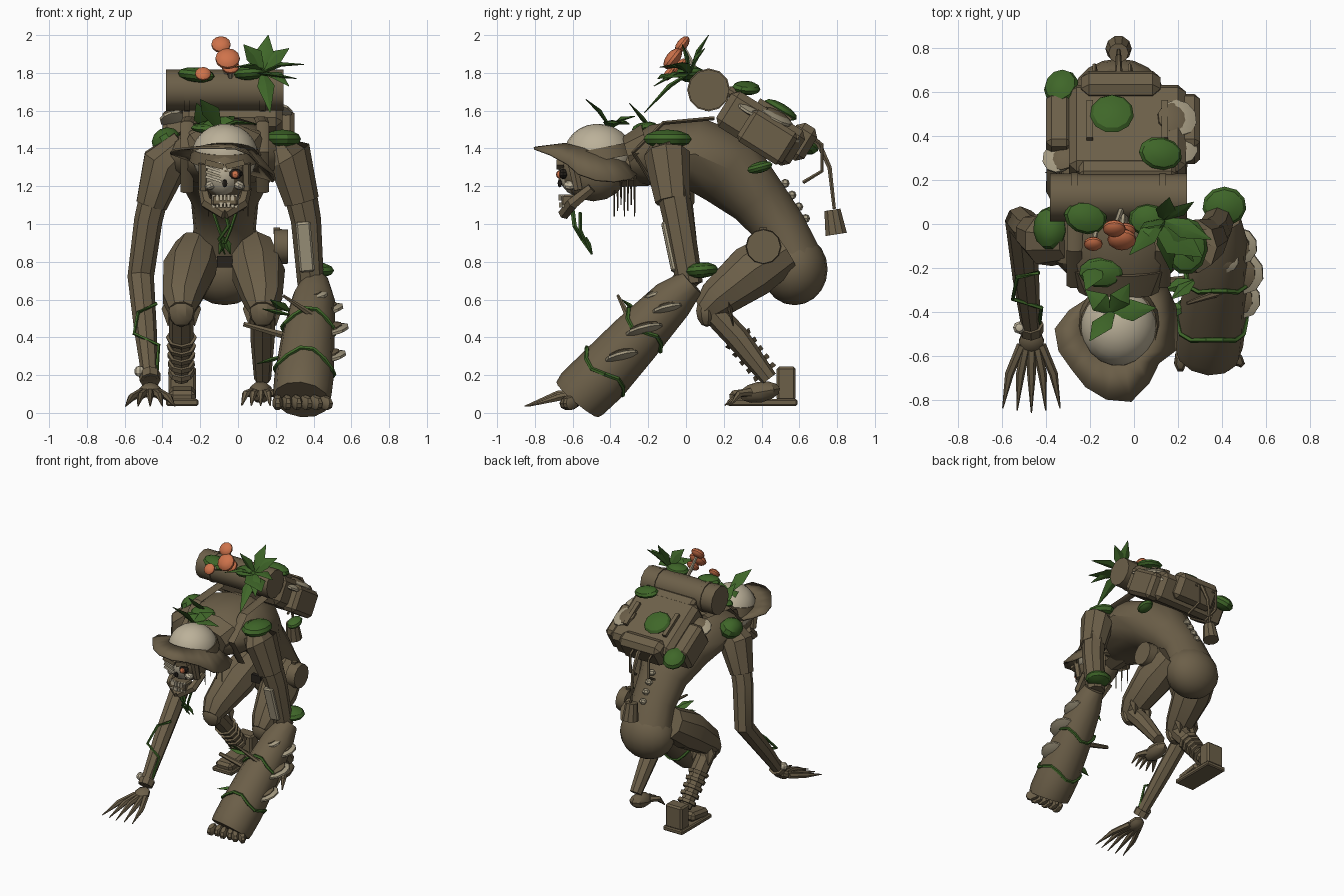
import bpy, bmesh, math, random
from mathutils import Vector, Matrix, Euler

random.seed(4)
R = math.radians


def material(name, rgb):
    m = bpy.data.materials.new(name)
    m.diffuse_color = (*rgb, 1)
    return m


BROWN = material("mossy_brown", (0.15, 0.115, 0.066))
DARK = material("dark_bark", (0.115, 0.088, 0.05))
BLACK = material("socket_black", (0.02, 0.016, 0.012))
GREEN = material("leaf_green", (0.05, 0.135, 0.022))
CREAM = material("old_bone", (0.50, 0.44, 0.32))
FUNGUS = material("fungus_tan", (0.38, 0.33, 0.225))
ORANGE = material("mushroom_orange", (0.62, 0.17, 0.07))


def finish(name, bm, mat):
    bmesh.ops.recalc_face_normals(bm, faces=bm.faces)
    me = bpy.data.meshes.new(name)
    bm.to_mesh(me)
    bm.free()
    me.materials.append(mat)
    ob = bpy.data.objects.new(name, me)
    bpy.context.collection.objects.link(ob)
    return ob


def tube(name, pts, radii, mat, sides=8, ref=(1, 0, 0)):
    """Sweep an ellipse along points; radii are numbers or (width, depth)."""
    bm, pts, rings = bmesh.new(), [Vector(p) for p in pts], []
    for i, p in enumerate(pts):
        t = (pts[min(i + 1, len(pts) - 1)] - pts[max(i - 1, 0)]).normalized()
        r = Vector(ref)
        if abs(t.dot(r)) > 0.85:
            r = Vector((0, 1, 0)) if abs(t.y) < 0.8 else Vector((0, 0, 1))
        u = (r - t * r.dot(t)).normalized()
        v = t.cross(u)
        a, b = radii[i] if isinstance(radii[i], tuple) else (radii[i], radii[i])
        rings.append([bm.verts.new(p + u * a * math.cos(k * math.tau / sides)
                                   + v * b * math.sin(k * math.tau / sides)) for k in range(sides)])
    for q, w in zip(rings, rings[1:]):
        for k in range(sides):
            bm.faces.new((q[k], q[(k + 1) % sides], w[(k + 1) % sides], w[k]))
    bm.faces.new(rings[0])
    bm.faces.new(rings[-1])
    return finish(name, bm, mat)


def blob(name, loc, size, mat, rot=(0, 0, 0), seg=12, rings=7):
    bm = bmesh.new()
    bmesh.ops.create_uvsphere(bm, u_segments=seg, v_segments=rings, radius=1)
    m = Matrix.LocRotScale(Vector(loc), Euler([R(a) for a in rot]), Vector(size))
    bmesh.ops.transform(bm, matrix=m, verts=bm.verts)
    return finish(name, bm, mat)


def box(name, loc, dims, mat, rot=(0, 0, 0), bevel=0.0):
    bm = bmesh.new()
    bmesh.ops.create_cube(bm, size=1)
    m = Matrix.LocRotScale(Vector(loc), Euler([R(a) for a in rot]), Vector(dims))
    bmesh.ops.transform(bm, matrix=m, verts=bm.verts)
    if bevel:
        bmesh.ops.bevel(bm, geom=bm.edges[:], offset=bevel, segments=1, affect='EDGES')
    return finish(name, bm, mat)


def blade(name, a, b, w, mat=GREEN, droop=0.0, ref=(1, 0, 0)):
    a, b = Vector(a), Vector(b)
    mid = a.lerp(b, 0.45) + Vector((0, 0, droop))
    tube(name, [a, mid, b], [(w * .3, .006), (w, .012), (.002, .002)], mat, 4, ref)


def shelf(name, p, s, rot):
    """Bracket fungus: pale rim with a brown cap set toward the trunk."""
    blob(name + "_rim", p, (s, s * 1.05, .022), FUNGUS, rot, 10, 5)
    inward = -.022 if p[0] > X else .022
    blob(name + "_cap", (p[0] + inward, p[1], p[2] + .013), (s * .85, s * .88, .02), BROWN, rot, 10, 5)


# torso, from the neck over the hunched back to the waist
X = -0.07
tube("torso", [(X, -.30, 1.33), (X, -.17, 1.36), (X, .05, 1.37), (X, .23, 1.29),
               (X, .38, 1.13), (X, .50, .98), (X, .58, .80)],
     [(.16, .11), (.29, .17), (.31, .20), (.26, .21), (.18, .16), (.165, .14), (.19, .15)], BROWN, 14)
blob("buttocks", (X, .575, .76), (.21, .175, .19), BROWN, seg=18, rings=10)
tube("neck", [(X, -.22, 1.33), (X, -.46, 1.28)], [.13, .09], BROWN)
tube("collar", [(X, -.20, 1.39), (X, -.31, 1.36)], [(.23, .15), (.18, .11)], BROWN, 10)
box("belt_buckle", (X, .34, .80), (.08, .03, .06), BLACK)
for i in range(4):  # spine knobs down the back
    blob("spine_knob", (X, .525 + i * .036, 1.215 - i * .062), (.03, .024, .024), FUNGUS, seg=6, rings=4)

# skull
blob("skull", (X, -.49, 1.28), (.135, .18, .16), BROWN, seg=14, rings=8)
blob("face_bone", (X - .01, -.59, 1.25), (.095, .08, .105), CREAM, (20, 0, 0), 10, 7)
for s in (-1, 1):
    blob("cheek_bone", (X + s * .075, -.615, 1.205), (.032, .035, .024), CREAM, (0, s * 25, 0), 8, 5)
    box("brow", (X + s * .055, -.665, 1.315), (.10, .04, .03), BROWN, (0, s * -14, 0))
    tube("jaw_side", [(X + s * .115, -.50, 1.19), (X + s * .095, -.60, 1.11), (X, -.645, 1.055)],
         [.028, .034, .033], BROWN, 6)
    tube("temple", [(X + s * .11, -.60, 1.32), (X + s * .115, -.57, 1.18)], [.03, .025], BROWN, 6)
blob("eye_socket", (X + .055, -.65, 1.265), (.04, .025, .028), BLACK, seg=8, rings=5)
for i in range(3):  # cracked bone over the closed eye
    box("eyelid_bone", (X - .06, -.665, 1.29 - i * .026), (.09, .02, .014), FUNGUS if i == 1 else CREAM, (0, 18, 0))
blob("glowing_eye", (X + .055, -.67, 1.262), (.021, .018, .021), ORANGE, seg=8, rings=6)
blob("nose_hole", (X, -.668, 1.215), (.016, .012, .022), BLACK, seg=6, rings=4)
box("mouth", (X, -.61, 1.125), (.14, .10, .06), BROWN, bevel=.01)
for i in range(7):
    x = X + (i - 3) * .02
    y = -.668 + abs(i - 3) * .006
    box("upper_tooth", (x, y, 1.14), (.015, .015, .033), CREAM)
    box("lower_tooth", (x, y + .004, 1.10), (.015, .015, .026), CREAM)

# helmet: bone dome, tilted band and battered lopsided brim
blob("helmet_dome", (X, -.46, 1.365), (.175, .185, .165), CREAM, (-10, 0, 0), 22, 12)
tube("helmet_band", [(X, -.455, 1.335), (X, -.468, 1.40)], [(.187, .192), (.176, .184)], BROWN, 18)
outline = (.27, .28, .29, .25, .21, .20, .20, .20, .24, .29, .29, .28, .30, .32, .33, .28, .24, .28)
bm, loops = bmesh.new(), []
for outer in (0, 1):
    loop = []
    for k, r in enumerate(outline):
        a = k * math.tau / 18
        c, s = math.cos(a), math.sin(a)
        rr = r if outer else .165
        z = 1.385 - .045 * s if not outer else 1.35 - .06 * s - (.115 * c * c if c > 0 else -.03 * c * c)
        loop.append(bm.verts.new((X + rr * c, -.475 + rr * 1.02 * s, z)))
    loops.append(loop)
for k in range(18):
    bm.faces.new((loops[0][k], loops[0][(k + 1) % 18], loops[1][(k + 1) % 18], loops[1][k]))
finish("helmet_brim", bm, BROWN).modifiers.new("thickness", 'SOLIDIFY').thickness = .012
for b in ((-.20, -.53, 1.66), (.10, -.38, 1.53), (-.22, -.30, 1.53), (-.02, -.27, 1.57)):
    blade("helmet_leaf", (-.1, -.40, 1.51), b, .05, droop=.02)
for i in range(7):  # hanging roots behind the head
    x, y = X + (-1) ** i * (.05 + .012 * i), -.38 + .018 * i
    tube("hanging_root", [(x, y, 1.26), (x, y, 1.04 + .03 * (i % 3))], [.007, .003], DARK, 4)
tube("beard_vine", [(X, -.60, 1.07), (X + .02, -.59, .99), (X - .03, -.55, .92), (X, -.50, .84)],
     [.012, .012, .01, .004], GREEN, 5)
for s in (-1, 1):
    tube("beard_vine", [(X + s * .06, -.56, 1.06), (X + s * .03, -.56, .97), (X, -.53, .90)], [.009] * 3, GREEN, 5)
    blade("beard_leaf", (X, -.53, .93), (X + s * .03, -.495, .84), .022)

# left arm with long clawed hand
tube("left_sleeve", [(-.28, -.08, 1.42), (-.39, -.07, 1.32), (-.46, -.04, 1.10)], [.09, .125, .085], BROWN, 9)
tube("left_arm", [(-.42, -.06, 1.25), (-.475, -.03, 1.02), (-.515, .015, .72),
                  (-.49, -.25, .44), (-.465, -.49, .17)], [.08, .075, .07, .06, .042], BROWN, 8)
tube("left_cuff", [(-.468, -.455, .205), (-.465, -.49, .17)], [.058, .055], BROWN, 8)
blob("cuff_knob", (-.52, -.47, .22), (.03, .03, .03), CREAM, seg=8, rings=5)
blob("left_palm", (-.465, -.53, .12), (.06, .065, .035), BROWN, (25, 0, 0), 8, 5)
for i in range(5):
    o = (i - 2) / 2
    tube("left_finger", [(-.465 + o * .045, -.55, .11), (-.465 + o * .10, -.68, .10 - abs(o) * .02),
                         (-.465 + o * .13, -.855 + abs(o) * .02, .035)], [.022, .02, .003], BROWN, 6)
tube("wrist_vine", [(-.43, -.22, .58), (-.53, -.24, .53), (-.55, -.34, .42), (-.42, -.38, .36), (-.43, -.45, .22)],
     [.010] * 5, GREEN, 5)

# right arm ending in a heavy log with a slanted foot
tube("right_sleeve", [(.15, -.10, 1.42), (.27, -.10, 1.36), (.335, -.07, 1.12)], [.09, .125, .095], BROWN, 9)
tube("right_arm", [(.30, -.09, 1.3), (.36, -.04, 1.02), (.385, .02, .68)], [.095, .08, .07], BROWN, 8)
box("arm_bone_plate", (.355, -.085, .88), (.08, .04, .27), FUNGUS, (12, -5, 0), .01)
tube("log_forearm", [(.41, .03, .69), (.40, -.07, .60), (.37, -.27, .39), (.35, -.45, .195),
                     (.34, -.55, .10), (.335, -.575, .07)],
     [.075, .115, .142, .157, .155, (.15, .145)], BROWN, 12)
for i in range(6):
    blob("log_knuckle", (.21 + i * .05, -.62 + .012 * (i % 2), .055), (.03, .055, .04), BROWN, (20, 0, i * 9), 7, 5)
for p, s in (((.48, -.10, .55), .085), ((.495, -.22, .44), .10), ((.49, -.34, .30), .09), ((.42, -.16, .62), .06)):
    shelf("log_fungus", p, s, (14, -12, 0))
tube("log_branch", [(.28, -.25, .40), (.03, -.27, .47)], [.022, .014], BROWN, 6)
tube("log_branch", [(.42, -.3, .50), (.24, -.36, .62)], [.02, .008], BROWN, 6)
for c, r in (((.375, -.22, .44), .142), ((.352, -.43, .22), .158)):
    c, axis = Vector(c), Vector((.07, .58, .60)).normalized()
    u = Vector((1, 0, -.1)).normalized()
    v = axis.cross(u)
    tube("log_vine", [c + r * (u * math.cos(a) + v * math.sin(a)) + axis * .03 * math.sin(3 * a)
                      for a in [k * math.tau / 14 for k in range(15)]], [.012] * 15, GREEN, 5, (.07, .58, .6))
for a, b in (((.27, -.26, .52), (.13, -.30, .55)), ((.27, -.26, .54), (.17, -.34, .60)),
             ((.24, -.38, .30), (.10, -.40, .26))):
    blade("log_leaf", a, b, .035)

# legs: one booted, one barefoot with claws
for side, hx, kx in (("left", -.22, -.30), ("right", .08, .13)):
    tube(side + "_thigh", [(hx, .52, .86), ((hx + kx) / 2, .35, .75), (kx, .16, .60), (kx, .10, .54)],
         [.12, .145, .105, .07], BROWN, 9)
    blob(side + "_knee", (kx, .11, .54), (.075, .06, .085), BROWN, seg=9, rings=6)
    tube(side + "_shin", [(kx, .13, .55), (kx, .27, .40), (kx, .44, .18)], [.065, .065, .045], BROWN, 8)
    for i in range(3):  # torn trouser hem
        blade(side + "_torn_cloth", (kx + (i - 1) * .06, .22, .62), (kx + (i - 1) * .07, .25, .46), .04, BROWN)
for i in range(5):
    y, z = .27 + i * .034, .40 - i * .043
    tube("shin_wrap", [(-.30, y, z), (-.30, y + .016, z - .02)], [.082 - i * .004, .072], BROWN, 8)
box("boot_sole", (-.295, .405, .055), (.17, .37, .035), BROWN, bevel=.008)
box("boot_toe", (-.295, .33, .095), (.14, .20, .07), BROWN, (8, 0, 0), .02)
box("boot_ankle", (-.295, .53, .155), (.145, .10, .18), BROWN, bevel=.012)
blob("bare_foot", (.12, .39, .11), (.065, .11, .055), BROWN, (10, 0, 0), 8, 6)
for i in range(5):
    o = (i - 2) / 2
    tube("foot_claw", [(.12 + o * .04, .34, .11), (.12 + o * .08, .28, .10), (.12 + o * .10, .205 + abs(o) * .03, .04)],
         [.024, .02, .004], BROWN, 6)

# canteen on the hip
tube("canteen", [(.19, .41, .88), (.265, .41, .88)], [.095, .09], BROWN, 12)
box("canteen_cap", (.205, .41, .965), (.035, .04, .035), DARK)

# backpack, flap, pouches and straps
T = (-32, 0, 0)
box("backpack", (-.03, .395, 1.505), (.53, .46, .22), BROWN, T, .035)
box("backpack_flap", (-.03, .335, 1.635), (.44, .30, .06), BROWN, T, .02)
box("backpack_pocket", (-.06, .605, 1.435), (.36, .13, .20), BROWN, T, .035)
for s in (-1, 1):
    box("side_pouch", (-.05 + s * .29, .43, 1.46), (.12, .28, .20), BROWN, T, .025)
    box("flap_strap", (-.03 + s * .17, .47, 1.60), (.03, .20, .03), BROWN, T)
    tube("bedroll_strap", [(-.07 + s * .2, .11, 1.598), (-.07 + s * .2, .11, 1.70)], [.01, .01], BROWN, 4)
    tube("bedroll_band", [(-.085 + s * .2, .12, 1.71), (-.055 + s * .2, .12, 1.71)], [.114] * 2, BROWN, 12)
    tube("shoulder_strap", [(-.07 + s * .19, .15, 1.56), (-.07 + s * .2, -.12, 1.535), (-.07 + s * .2, -.28, 1.38),
                            (-.07 + s * .2, -.15, 1.17)], [(.035, .012)] * 4, BROWN, 6)
tube("bedroll", [(-.38, .12, 1.71), (.24, .12, 1.71)], [.108] * 2, BROWN, 12)
for p, s in (((.21, .35, 1.60), .085), ((.20, .48, 1.565), .09), ((.19, .55, 1.47), .07), ((-.345, .30, 1.56), .075)):
    shelf("pack_fungus", p, s, (-26, 14 if p[0] > 0 else -14, 0))

# lantern on a cord, and loose hose
tube("lantern_cord", [(X, .60, 1.50), (X, .70, 1.43), (X, .76, 1.30), (X, .785, 1.08)], [.02, .017, .013, .01], BROWN, 6)
tube("lantern", [(X, .775, 1.075), (X, .795, .945)], [.045, .06], BROWN, 10)
for x in (-.18, X + .05):
    tube("pack_hose", [(x, .60, 1.50), (x, .72, 1.42), (x, .72, 1.28), (x + .02, .62, 1.22)], [.01] * 4, BROWN, 5)

# moss cushions: location, size, rotation
for p, s, r in (((.235, -.10, 1.45), (.10, .13, .05), (0, 0, 0)), ((.41, .08, .755), (.10, .09, .042), (5, 0, 0)),
                ((-.38, -.02, 1.44), (.08, .10, .07), (0, -30, 0)), ((-.15, -.22, 1.51), (.10, .07, .03), (10, 0, 0)),
                ((-.10, .50, 1.605), (.10, .10, .035), (-30, 0, 0)), ((.12, .32, 1.72), (.10, .075, .035), (-8, 8, -10)),
                ((-.33, .62, 1.43), (.08, .09, .05), (-30, -15, 0)), ((.22, .39, 1.30), (.05, .07, .03), (15, 0, 0)),
                ((-.22, .03, 1.79), (.10, .075, .04), (0, 6, -15)), ((.06, .02, 1.80), (.085, .075, .038), (0, -4, 0))):
    blob("moss_cushion", p, s, GREEN, r, 11, 6)

# spiky plant on the bedroll
C = (.13, .02, 1.80)
for b in ((.16, .12, 2.0), (.35, -.07, 1.845), (.17, -.22, 1.59), (.03, -.02, 1.95), (.27, .10, 1.93),
          (-.02, -.14, 1.83), (.27, -.17, 1.73)):
    blade("plant_blade", C, b, .046, droop=.025)
blade("shoulder_leaf", (.10, .0, 1.80), (.31, -.15, 1.77), .08, ref=(0, 1, 0))
blade("collar_leaf", (-.16, -.18, 1.5), (-.22, -.30, 1.64), .05)

# mushrooms
for b, t, r in (((-.06, .06, 1.80), (-.09, -.02, 1.95), .052), ((-.05, .04, 1.80), (-.055, -.07, 1.875), .066),
                ((-.16, .03, 1.77), (-.185, -.09, 1.795), .043), ((-.04, .03, 1.78), (-.04, -.03, 1.835), .048)):
    tube("mushroom_stem", [b, t], [.014, .011], FUNGUS, 6)
    blob("mushroom_cap", t, (r, r, r * .55), ORANGE, (52, 0, 0), 12, 7)

# smooth shading with hard edges kept
for o in bpy.context.scene.objects:
    o.select_set(True)
    bpy.context.view_layer.objects.active = o
bpy.ops.object.shade_smooth_by_angle(angle=R(32))
